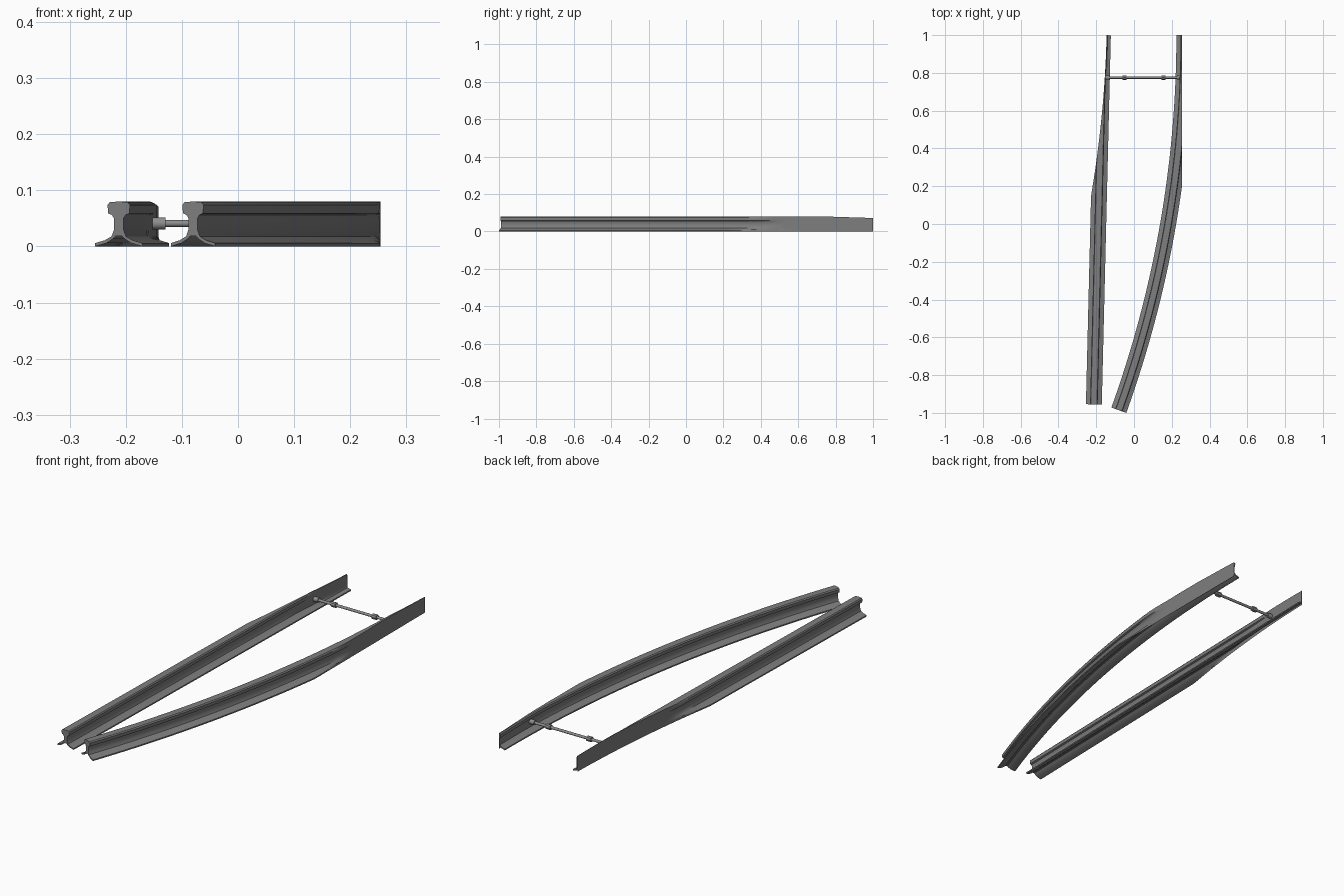
import bpy, bmesh, math
from mathutils import Matrix

cube = bpy.data.objects.get("Cube")
if cube:
    bpy.data.objects.remove(cube)


def material(name, grey):
    m = bpy.data.materials.new(name)
    m.use_nodes = True
    colour = (grey, grey, grey, 1)
    m.diffuse_color = colour
    m.node_tree.nodes["Principled BSDF"].inputs["Base Color"].default_value = colour
    return m


steel = material("rail steel", 0.21)
rod_steel = material("rod steel", 0.27)


def finish(bm, name, mat):
    mesh = bpy.data.meshes.new(name)
    bm.to_mesh(mesh)
    bm.free()
    mesh.materials.append(mat)
    obj = bpy.data.objects.new(name, mesh)
    bpy.context.collection.objects.link(obj)
    bpy.ops.object.select_all(action='DESELECT')
    obj.select_set(True)
    bpy.context.view_layer.objects.active = obj
    bpy.ops.object.shade_smooth_by_angle(angle=math.radians(35))
    return obj


# Rail cross-section: arched underside, foot, web and head (right half, bottom to top)
HALF = [(.005, .019), (.011, .013), (.022, .006), (.042, 0), (.042, .006),
        (.025, .011), (.013, .018), (.0085, .030), (.0085, .050), (.012, .056),
        (.019, .059), (.020, .074), (.016, .079)]
PROFILE = HALF + [(0, .08)] + [(-u, z) for u, z in reversed(HALF)]
BLADE = .003   # thickness of the planed blade
STEPS = 48


def point_rail(name, path, cut, side):
    """Sweep the profile along path(t) and plane one side flat along cut(y)."""
    bm = bmesh.new()
    rings = []
    for i in range(STEPS + 1):
        cx, cy, angle = path(i / STEPS)
        ring = []
        for u, z in PROFILE:
            x = cx + u * math.cos(angle)
            y = min(cy - u * math.sin(angle), 1)
            gap = BLADE if u * side < 0 else 0
            x = side * min(side * x, side * cut(y) - gap)
            # the running surface dips towards the tip
            if z > .05:
                z -= .008 * max(0, (y - .75) / .25)
            ring.append(bm.verts.new((x, y, z)))
        rings.append(ring)
    n = len(PROFILE)
    for a, b in zip(rings, rings[1:]):
        for j in range(n):
            k = (j + 1) % n
            bm.faces.new((a[j], b[j], b[k], a[k]))
    bm.faces.new(rings[0])
    bm.faces.new(rings[-1][::-1])
    return finish(bm, name, steel)


# Curved rail, planed straight on its outer side
RADIUS = 5.86
START = math.asin(1.986 / RADIUS)


def curved_path(t):
    a = START * (1 - t)
    return .2665 - RADIUS * (1 - math.cos(a)), 1 - RADIUS * math.sin(a), a


point_rail("curved_point_rail", curved_path, lambda y: .254, 1)

# Straight rail, planed to a curve on its outer side
SLOPE = .0245


def straight_path(t):
    y = -.955 + 1.955 * t
    return -.2125 + SLOPE * (y + .955), y, math.atan(SLOPE)


def curved_cut(y):
    return -.145 - SLOPE * (1 - y) - (1 - y) ** 2 / (2 * RADIUS)


point_rail("straight_point_rail", straight_path, curved_cut, -1)


# Stretcher rod with end collars and adjusting nuts
def rod_part(name, x0, x1, radius, sides):
    bm = bmesh.new()
    bmesh.ops.create_cone(bm, cap_ends=True, segments=sides, radius1=radius,
                          radius2=radius, depth=x1 - x0)
    place = Matrix.Translation(((x0 + x1) / 2, .775, .041))
    bm.transform(place @ Matrix.Rotation(math.pi / 2, 4, 'Y'))
    finish(bm, name, rod_steel)


rod_part("stretcher_rod", -.148, .25, .0062, 16)
rod_part("right_collar", -.152, -.129, .011, 16)
rod_part("left_collar", .228, .251, .011, 16)
rod_part("right_nut", -.062, -.04, .012, 8)
rod_part("left_nut", .146, .168, .012, 8)
